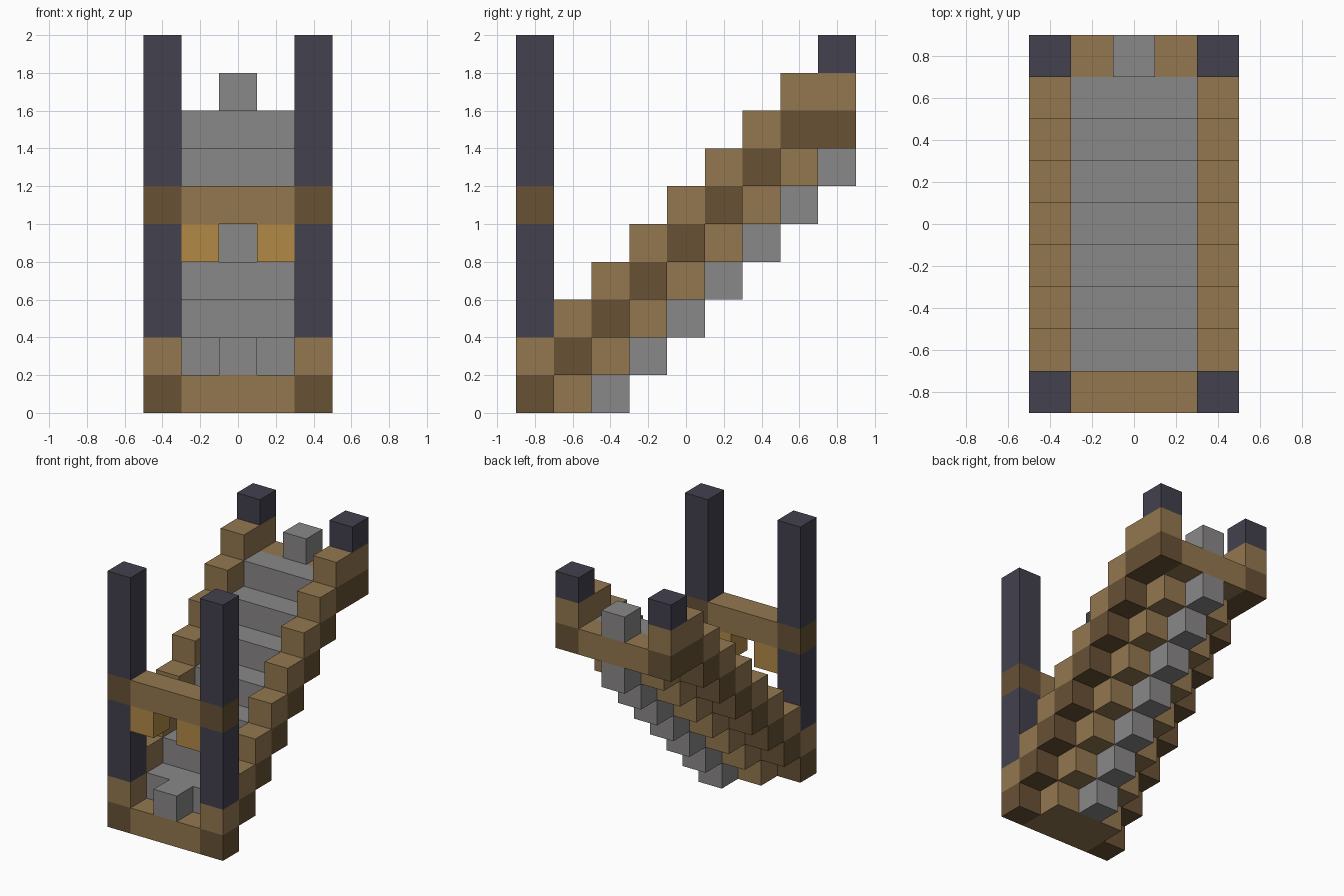
import bpy
import bmesh
from mathutils import Vector

if "Cube" in bpy.data.objects:
    bpy.data.objects.remove(bpy.data.objects["Cube"], do_unlink=True)

U = 0.2  # edge length of one block


def material(name, r, g, b):
    def linear(c):
        c /= 255
        return c / 12.92 if c <= 0.04045 else ((c + 0.055) / 1.055) ** 2.4
    colour = (linear(r), linear(g), linear(b), 1)
    mat = bpy.data.materials.new(name)
    mat.use_nodes = True
    mat.diffuse_color = colour
    mat.node_tree.nodes["Principled BSDF"].inputs["Base Color"].default_value = colour
    return mat


PLANK = material("light brown wood", 147, 119, 79)
LOG = material("dark brown wood", 104, 81, 53)
STONE = material("grey stone", 138, 136, 136)
POST = material("dark slate", 66, 65, 78)
GOLD = material("golden wood", 177, 137, 70)


def block(name, mat, x, y, z, size=(1, 1, 1), steps=1):
    """Box whose low corner is block (x, y, z), repeated up the stairs."""
    bm = bmesh.new()
    bmesh.ops.create_cube(bm, size=1)
    for v in bm.verts:
        v.co = Vector((v.co[i] * size[i] * U for i in range(3)))
    mesh = bpy.data.meshes.new(name)
    bm.to_mesh(mesh)
    bm.free()
    mesh.materials.append(mat)
    obj = bpy.data.objects.new(name, mesh)
    obj.location = ((x - 2.5 + size[0] / 2) * U,
                    (y - 4.5 + size[1] / 2) * U,
                    (z + size[2] / 2) * U)
    bpy.context.collection.objects.link(obj)
    if steps > 1:
        array = obj.modifiers.new("Stairs", 'ARRAY')
        array.count = steps
        array.use_relative_offset = False
        array.use_constant_offset = True
        array.constant_offset_displace = (0, U, U)
    return obj


# Stepped walkway, layered like a hull
block("stair_treads", STONE, 1, 1, 1, (3, 1, 1), steps=7)
block("stair_underside", PLANK, 1, 1, 0, (3, 1, 1), steps=8)
block("stair_keel", STONE, 2, 2, 0, steps=7)

# Front frame cross beams and small stone blocks at each end
block("front_sill", PLANK, 1, 0, 0, (3, 1, 1))
block("front_lintel", PLANK, 1, 0, 5, (3, 1, 1))
block("front_stone", STONE, 2, 0, 1)
block("back_stone", STONE, 2, 8, 8)

# Side rails, posts and brackets
for side, x in (("right", 0), ("left", 4)):
    block(side + "_lower_rail", LOG, x, 0, 0, steps=8)
    block(side + "_upper_rail", PLANK, x, 0, 1, steps=8)
    block(side + "_lower_rail_end", LOG, x, 8, 7)
    block(side + "_upper_rail_end", PLANK, x, 8, 8)
    block(side + "_back_post", POST, x, 8, 9)
    block(side + "_front_post_lower", POST, x, 0, 2, (1, 1, 3))
    block(side + "_lintel_end", LOG, x, 0, 5)
    block(side + "_front_post_upper", POST, x, 0, 6, (1, 1, 4))
    block(side + "_bracket", GOLD, 1 if x == 0 else 3, 0, 4)
